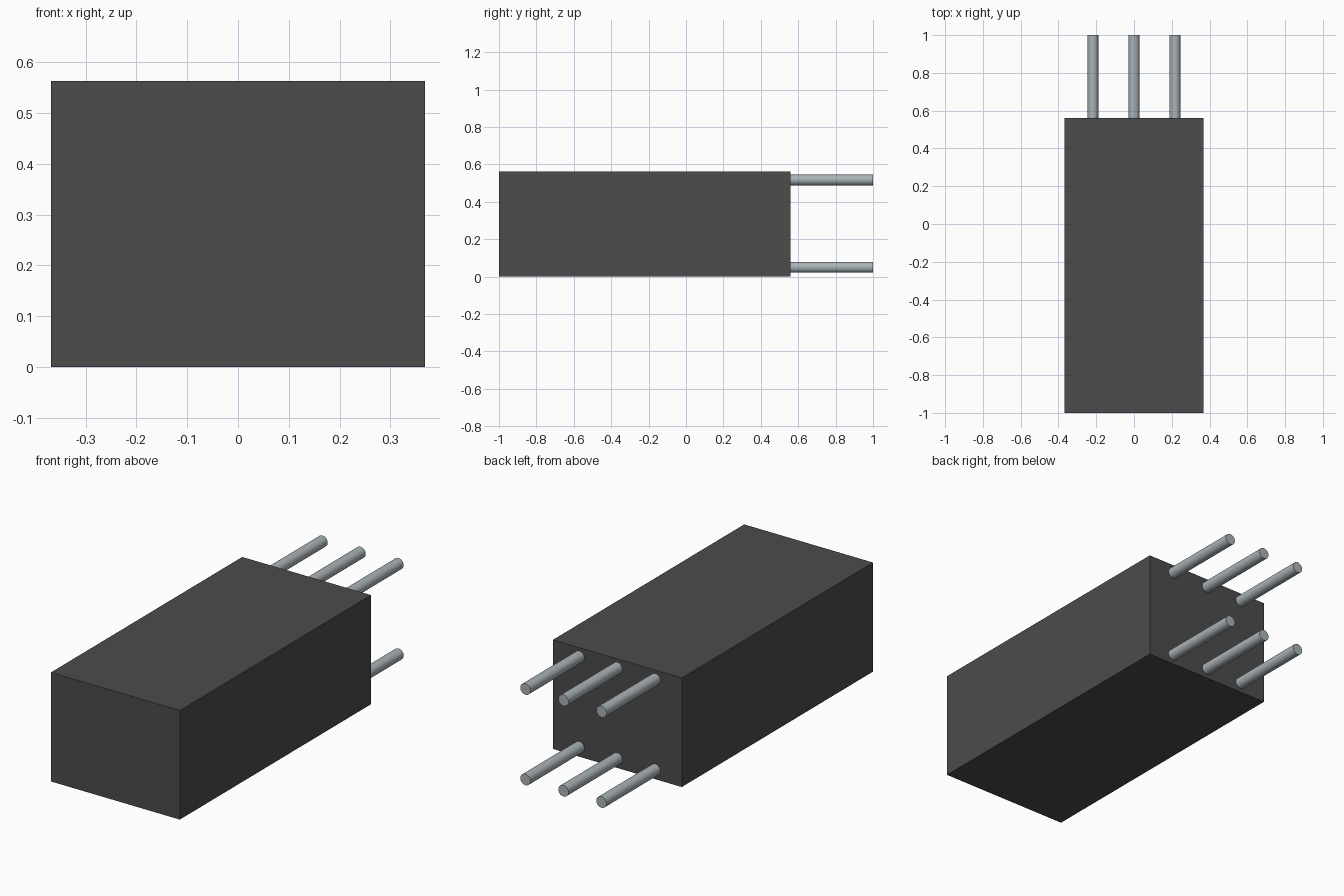
import bpy
import math

cube = bpy.data.objects.get("Cube")
if cube:
    bpy.data.objects.remove(cube, do_unlink=True)


def make_material(name, rgb, metallic=0.0):
    mat = bpy.data.materials.new(name)
    mat.use_nodes = True
    mat.diffuse_color = (*rgb, 1)
    bsdf = mat.node_tree.nodes["Principled BSDF"]
    bsdf.inputs["Base Color"].default_value = (*rgb, 1)
    return mat


dark_plastic = make_material("dark grey plastic", (0.072, 0.072, 0.072))
pin_metal = make_material("pale steel", (0.40, 0.45, 0.475))

WIDTH, HEIGHT = 0.736, 0.563
FRONT, BACK, PIN_END = -1.0, 0.56, 1.0
PIN_RADIUS = 0.029

# Rectangular housing
bpy.ops.mesh.primitive_cube_add(size=1, location=(0, (FRONT + BACK) / 2, HEIGHT / 2))
body = bpy.context.object
body.name = "housing"
body.scale = (WIDTH, BACK - FRONT, HEIGHT)
bpy.ops.object.transform_apply(location=False, rotation=False, scale=True)
body.data.materials.append(dark_plastic)

# Two rows of three round pins on the back face
for row, z in (("lower", 0.05), ("upper", 0.517)):
    for side, x in (("right", -0.217), ("middle", 0.0), ("left", 0.217)):
        bpy.ops.mesh.primitive_cylinder_add(
            vertices=32, radius=PIN_RADIUS, depth=PIN_END - BACK,
            location=(x, (BACK + PIN_END) / 2, z), rotation=(math.pi / 2, 0, 0))
        pin = bpy.context.object
        pin.name = f"{row}_{side}_pin"
        pin.data.materials.append(pin_metal)
        bpy.ops.object.shade_smooth_by_angle(angle=math.radians(30))
